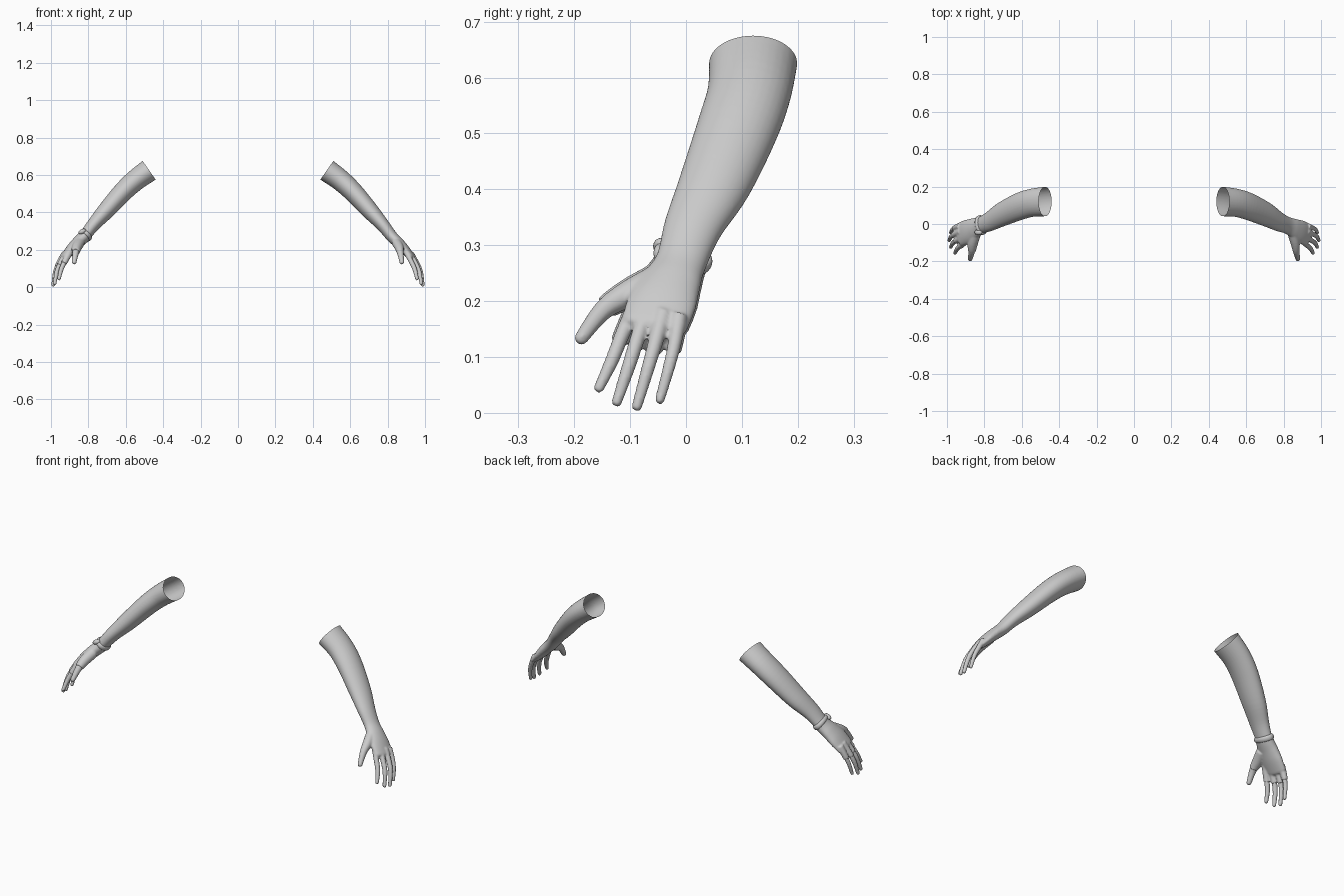
import bpy, bmesh, math
from mathutils import Vector, Matrix

if "Cube" in bpy.data.objects:
    bpy.data.objects.remove(bpy.data.objects["Cube"])

# x, y, z, half thickness, half width
ARM = [(.475, .12, .625, .061, .079), (.548, .113, .572, .057, .075), (.617, .092, .508, .053, .073),
       (.705, .052, .41, .046, .065), (.772, .014, .335, .036, .053), (.822, -.008, .272, .031, .046),
       (.86, -.026, .235, .029, .054), (.893, -.042, .2, .026, .062), (.93, -.056, .158, .018, .060)]
# x, y, z, radius
FINGERS = [
    [(.895, -.088, .195, .016), (.922, -.112, .145, .0135), (.945, -.132, .095, .0125), (.957, -.156, .044, .0095)],
    [(.91, -.066, .19, .016), (.945, -.086, .135, .0135), (.968, -.102, .085, .0125), (.980, -.124, .019, .0095)],
    [(.925, -.04, .18, .016), (.958, -.055, .125, .0135), (.978, -.068, .08, .012), (.988, -.088, .011, .0095)],
    [(.93, -.012, .175, .015), (.955, -.02, .125, .0125), (.972, -.031, .08, .011), (.980, -.047, .023, .009)],
    [(.848, -.055, .238, .026), (.862, -.105, .212, .024), (.868, -.148, .184, .018), (.876, -.188, .133, .0125)]]


def spline(pts, t):
    """Catmull-Rom sample of a list of tuples at index t."""
    i = min(max(int(t), 0), len(pts) - 2)
    f = t - i
    a, b, c, d = (pts[min(max(k, 0), len(pts) - 1)] for k in (i - 1, i, i + 1, i + 2))
    return [.5 * (2*q + (r - p) * f + (2*p - 5*q + 4*r - s) * f*f + (3*q - p - 3*r + s) * f**3)
            for p, q, r, s in zip(a, b, c, d)]


def loft(bm, pts, t0, t1, steps, grow=lambda u: 0, n=20, tip=False, root=False):
    """Elliptical tube along the spline, closed at both ends."""
    secs = []
    for k in range(steps + 1):
        u = k / steps
        t = t0 + (t1 - t0) * u
        s = spline(pts, t)
        last = len(pts) - 1
        lo, hi = spline(pts, max(t - .05, 0)), spline(pts, min(t + .05, last))
        tan = (Vector(hi[:3]) - Vector(lo[:3])).normalized()
        g = grow(u)
        secs.append((Vector(s[:3]), tan, s[3] + g, s[-1] + g))
    if root:
        p, tan, a, b = secs[0]
        secs.insert(0, (p - tan * .06, tan, a, b))
    if tip:
        p, tan, a, b = secs[-1]
        secs += [(p + tan * a * .45, tan, a * .88, b * .88), (p + tan * a * .8, tan, a * .5, b * .5)]
    rings = []
    for p, tan, a, b in secs:
        w = (Vector((0, 1, 0)) - tan * tan.y).normalized()
        h = w.cross(tan)
        rings.append([bm.verts.new(p + w * b * math.cos(2*math.pi*i/n) + h * a * math.sin(2*math.pi*i/n))
                      for i in range(n)])
    for r, q in zip(rings, rings[1:]):
        for i in range(n):
            bm.faces.new((r[i], r[(i+1) % n], q[(i+1) % n], q[i]))
    bm.faces.new(rings[0][::-1])
    bm.faces.new(rings[-1])


def make(name, bm, voxel=0):
    """Object from bmesh, optionally fused into one skin."""
    bmesh.ops.recalc_face_normals(bm, faces=bm.faces)
    me = bpy.data.meshes.new(name)
    bm.to_mesh(me)
    bm.free()
    ob = bpy.data.objects.new(name, me)
    bpy.context.collection.objects.link(ob)
    if voxel:
        m = ob.modifiers.new("fuse", 'REMESH')
        m.mode, m.voxel_size = 'VOXEL', voxel
        m = ob.modifiers.new("soften", 'SMOOTH')
        m.factor, m.iterations = .5, 6
        dg = bpy.context.evaluated_depsgraph_get()
        ob.data = bpy.data.meshes.new_from_object(ob.evaluated_get(dg))
        ob.modifiers.clear()
    ob.data.shade_smooth()
    return ob


def mirror(ob):
    ob.data.transform(Matrix.Scale(-1, 4, (1, 0, 0)))
    ob.data.flip_normals()


# arm with hand, fused, then cut open at the upper end
bm = bmesh.new()
loft(bm, ARM, 0, 8, 40, n=32, tip=True, root=True)
for f in FINGERS:
    loft(bm, f, 0, 3, 12, tip=True)
left = make("left_arm", bm, .004)
bm = bmesh.new()
bm.from_mesh(left.data)
p0, p1 = Vector(ARM[0][:3]), Vector(ARM[1][:3])
cut = Vector((.82, 0, -.57))
bmesh.ops.bisect_plane(bm, geom=bm.verts[:] + bm.edges[:] + bm.faces[:],
                       plane_co=p0, plane_no=cut, clear_inner=True)
bm.to_mesh(left.data)
bm.free()
left.data.shade_smooth()

right = left.copy()
right.data = left.data.copy()
right.name = "right_arm"
bpy.context.collection.objects.link(right)
mirror(right)

# fingerless glove on the right hand
thick = lambda u: .003
bm = bmesh.new()
loft(bm, ARM, 4.9, 8, 20, thick, n=32, tip=True)
for f in FINGERS:
    loft(bm, f, 0, 1.9 if f is FINGERS[4] else 1.35, 8, thick)
mirror(make("glove", bm, .004))

# rounded cuff band round the wrist
bm = bmesh.new()
loft(bm, ARM, 4.72, 5.06, 8, lambda u: .001 + .007 * math.sin(math.pi * u) ** .5 if 0 < u < 1 else .001, n=32)
mirror(make("cuff_band", bm))

# small oval fastener on the cuff
bm = bmesh.new()
bmesh.ops.create_uvsphere(bm, u_segments=16, v_segments=10, radius=1,
                          matrix=Matrix.Translation((-.832, -.045, .298)) @ Matrix.Rotation(math.radians(-25), 4, 'Y')
                          @ Matrix.Diagonal((.022, .014, .013, 1)))
make("cuff_fastener", bm)
